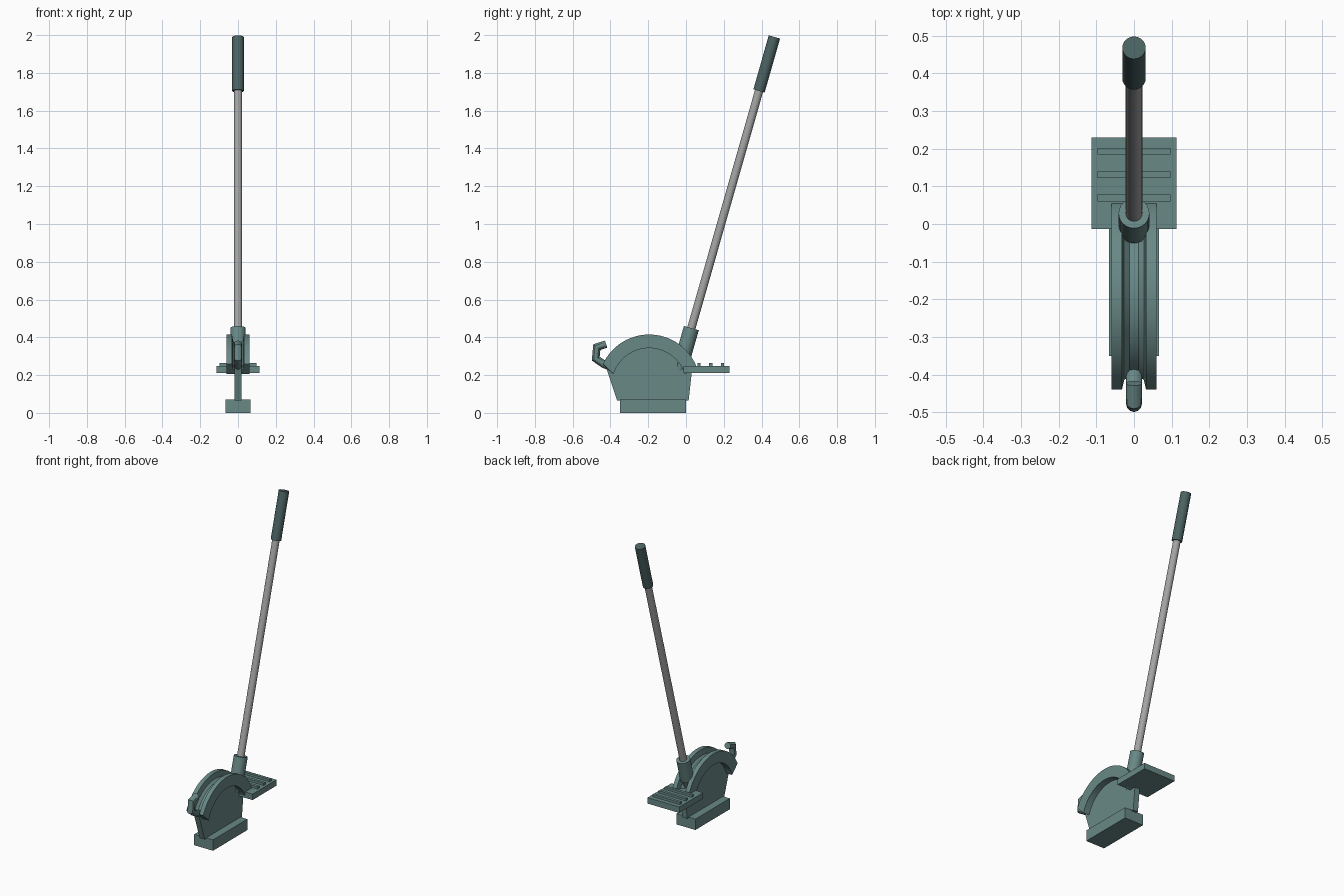
import bpy, bmesh, math
from mathutils import Vector

if "Cube" in bpy.data.objects:
    bpy.data.objects.remove(bpy.data.objects["Cube"])


def material(name, rgb):
    m = bpy.data.materials.new(name)
    m.diffuse_color = (*rgb, 1)
    m.use_nodes = True
    m.node_tree.nodes["Principled BSDF"].inputs["Base Color"].default_value = m.diffuse_color
    return m


BODY = material("grey green metal", (0.14, 0.25, 0.24))
STEEL = material("grey steel", (0.37, 0.38, 0.37))
GRIP = material("dark green grip", (0.07, 0.125, 0.122))


def finish(name, bm, mat, smooth=False):
    bmesh.ops.recalc_face_normals(bm, faces=bm.faces)
    me = bpy.data.meshes.new(name)
    bm.to_mesh(me)
    bm.free()
    me.materials.append(mat)
    ob = bpy.data.objects.new(name, me)
    bpy.context.collection.objects.link(ob)
    if smooth:
        bpy.ops.object.select_all(action='DESELECT')
        ob.select_set(True)
        bpy.context.view_layer.objects.active = ob
        bpy.ops.object.shade_smooth_by_angle(angle=math.radians(30))
    return ob


def box(name, x, y0, y1, z0, z1):
    bm = bmesh.new()
    bmesh.ops.create_cube(bm, size=1)
    for v in bm.verts:
        v.co = (v.co.x * 2 * x, (y0 + y1) / 2 + v.co.y * (y1 - y0),
                (z0 + z1) / 2 + v.co.z * (z1 - z0))
    return finish(name, bm, BODY)


def rod(name, a, b, r0, r1, mat):
    """Round bar between two (y, z) points."""
    a, b = Vector((0, *a)), Vector((0, *b))
    bm = bmesh.new()
    bmesh.ops.create_cone(bm, cap_ends=True, segments=24, radius1=r0, radius2=r1,
                          depth=(b - a).length)
    rot = (b - a).to_track_quat('Z', 'Y')
    for v in bm.verts:
        v.co = rot @ v.co + (a + b) / 2
    return finish(name, bm, mat, True)


def loft(name, rings, mat):
    """Skin closed rings of points and cap both ends."""
    bm = bmesh.new()
    rows = [[bm.verts.new(p) for p in ring] for ring in rings]
    n = len(rows[0])
    for a, b in zip(rows, rows[1:]):
        for i in range(n):
            bm.faces.new((a[i], a[(i + 1) % n], b[(i + 1) % n], b[i]))
    bm.faces.new(rows[0])
    bm.faces.new(rows[-1])
    return finish(name, bm, mat, True)


# Foot block and foot pedal with three tread ridges
box("foot_block", 0.067, -0.35, 0.0, 0.0, 0.07)
box("pedal", 0.113, -0.013, 0.23, 0.21, 0.248)
for i, y in enumerate((0.069, 0.131, 0.193)):
    box(f"pedal_ridge_{i + 1}", 0.097, y - 0.009, y + 0.009, 0.24, 0.263)

# Curved shoe: grooved section swept along an arc
CY, CZ, R_OUT, R_IN = -0.195, 0.145, 0.27, 0.198
half = [(0.06, R_IN), (0.06, R_OUT), (0.032, R_OUT), (0.026, 0.236), (0.012, 0.222)]
section = half + [(-x, r) for x, r in reversed(half)]


def arc_point(x, r, t):
    k = (r - R_IN) / (R_OUT - R_IN)
    start, end = 162 - 7 * k, 18 + 1 * k
    a = math.radians(start + (end - start) * t)
    return (x, CY + r * math.cos(a), CZ + r * math.sin(a))


STEPS = 28
loft("bending_shoe", [[arc_point(x, r, i / STEPS) for x, r in section]
                      for i in range(STEPS + 1)], BODY)

# Thin web plate under the shoe
web = [(-0.365, 0.065), (0.014, 0.065), (0.03, 0.21)]
web += [arc_point(0, 0.215, 1 - i / 20)[1:] for i in range(21)]
web += [(-0.425, 0.245)]
loft("web_plate", [[(x, y, z) for y, z in web] for x in (-0.018, 0.018)], BODY)

# Handle socket, its tapered root, pipe and grip along one leaning axis
BASE, TOP = Vector((0.027, 0.444)), Vector((0.468, 1.99))
d = (TOP - BASE).normalized()
rod("socket_root", BASE - d * 0.23, BASE - d * 0.12, 0.02, 0.038, BODY)
rod("handle_socket", BASE - d * 0.14, BASE + d * 0.005, 0.041, 0.041, BODY)
rod("handle_pipe", BASE - d * 0.05, TOP - d * 0.05, 0.022, 0.022, STEEL)
rod("handle_grip", TOP - d * 0.297, TOP, 0.031, 0.031, GRIP)

# Mitred hook at the front of the shoe
path = [Vector(p) for p in ((-0.423, 0.364), (-0.472, 0.348), (-0.478, 0.287),
                            (-0.435, 0.258), (-0.385, 0.235))]
rings = []
for i, p in enumerate(path):
    t0 = (p - path[i - 1]).normalized() if i else (path[1] - p).normalized()
    t1 = (path[i + 1] - p).normalized() if i < len(path) - 1 else t0
    n0, n1 = Vector((-t0.y, t0.x)), Vector((-t1.y, t1.x))
    m = (n0 + n1).normalized()
    m /= m.dot(n0)
    ring = []
    for j in range(12):
        a = math.tau * j / 12
        q = p + m * 0.02 * math.sin(a)
        ring.append((0.021 * math.cos(a), q.x, q.y))
    rings.append(ring)
loft("hook", rings, BODY)
